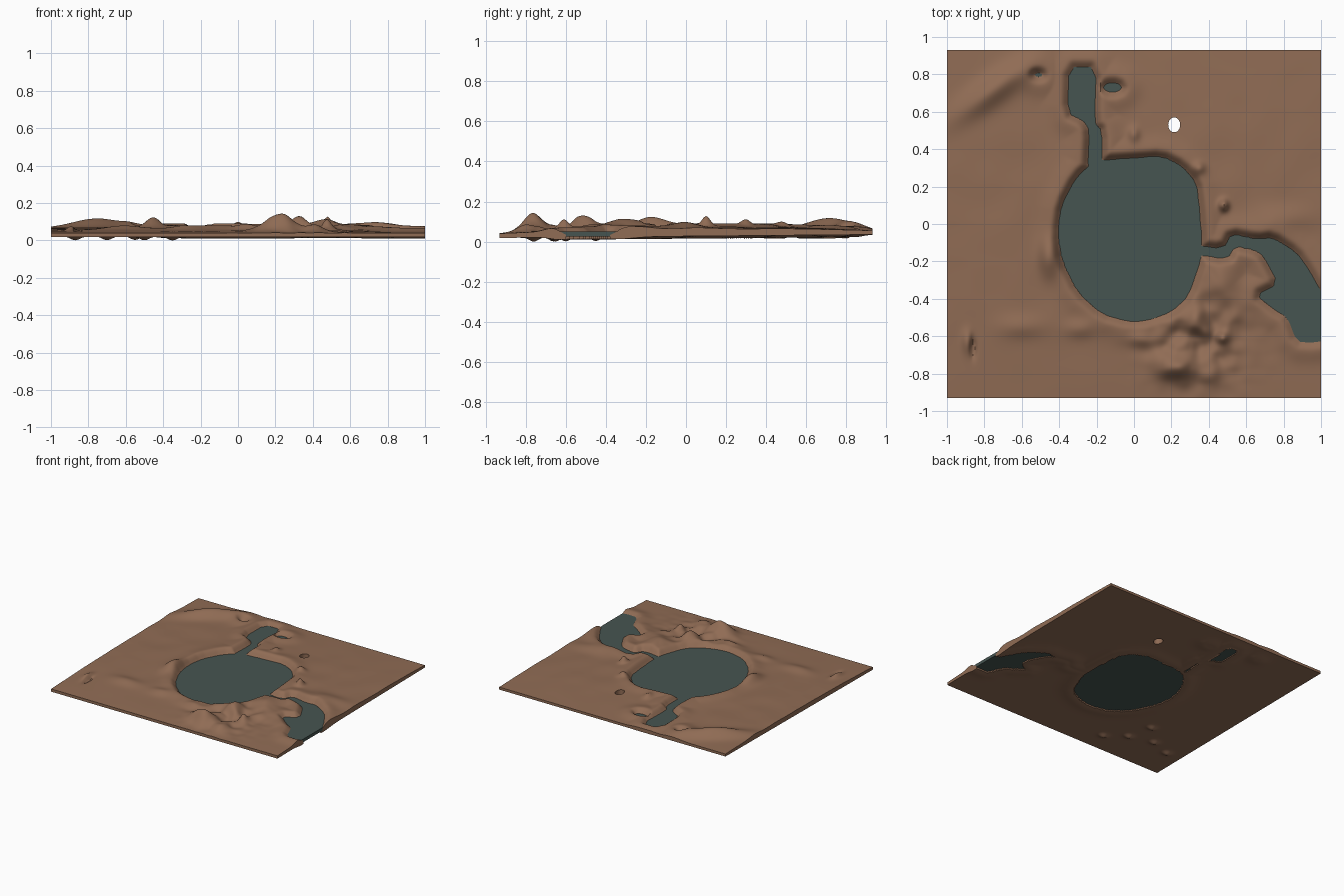
import bpy
import bmesh
import math
from mathutils import Vector, noise

cube = bpy.data.objects.get("Cube")
if cube:
    bpy.data.objects.remove(cube)

WATER, WATER_BASE = 0.05, 0.025
STEP, COLS, ROWS = 0.01, 200, 186
HALF_Y = 0.93


def material(name, colour):
    mat = bpy.data.materials.new(name)
    mat.use_nodes = True
    mat.diffuse_color = (*colour, 1)
    shader = mat.node_tree.nodes["Principled BSDF"]
    shader.inputs["Base Color"].default_value = (*colour, 1)
    shader.inputs["Roughness"].default_value = 0.9
    return mat


earth = material("brown earth", (0.28, 0.15, 0.09))
teal = material("dark teal water", (0.061, 0.09, 0.082))


def add_object(name, bm, mat):
    mesh = bpy.data.meshes.new(name)
    bm.to_mesh(mesh)
    bm.free()
    mesh.materials.append(mat)
    obj = bpy.data.objects.new(name, mesh)
    bpy.context.collection.objects.link(obj)
    return obj


def round_corners(points):
    out = []
    for (ax, ay), (bx, by) in zip(points, points[1:] + points[:1]):
        for t in (0.2, 0.8):
            out.append((ax + (bx - ax) * t, ay + (by - ay) * t))
    return out


def oval(cx, cy, rx, ry, n=10):
    return [(cx + rx * math.cos(math.tau * k / n), cy + ry * math.sin(math.tau * k / n))
            for k in range(n)]


# Water outlines
shores = {
    "lake": round_corners([
        (-0.21, 0.34), (0, 0.355), (0.15, 0.365), (0.26, 0.31), (0.335, 0.22), (0.35, 0.1),
        (0.365, -0.1), (0.36, -0.19), (0.29, -0.39), (0.2, -0.47), (0.08, -0.515),
        (-0.02, -0.525), (-0.17, -0.485), (-0.3, -0.37), (-0.385, -0.2), (-0.41, -0.05),
        (-0.39, 0.1), (-0.31, 0.25)]),
    "north_stream": round_corners([
        (-0.25, 0.28), (-0.17, 0.3), (-0.17, 0.5), (-0.21, 0.54), (-0.2, 0.84),
        (-0.35, 0.84), (-0.355, 0.59), (-0.27, 0.55), (-0.24, 0.5)]),
    "east_river": round_corners([
        (0.3, -0.11), (0.48, -0.13), (0.52, -0.05), (0.66, -0.08), (0.74, -0.07),
        (0.87, -0.15), (0.94, -0.25), (1, -0.36), (1.1, -0.36), (1.1, -0.6), (0.97, -0.635),
        (0.87, -0.63), (0.82, -0.5), (0.75, -0.46), (0.65, -0.38), (0.77, -0.32),
        (0.69, -0.17), (0.64, -0.14), (0.54, -0.12), (0.5, -0.19), (0.3, -0.16)]),
    "north_puddle": oval(-0.115, 0.73, 0.05, 0.027),
    "small_puddle": oval(-0.51, 0.797, 0.022, 0.012),
}
segments = {name: list(zip(p, p[1:] + p[:1])) for name, p in shores.items()}


def shore_distance(x, y):
    """Distance to the nearest shore, negative over water."""
    best = 9.0
    for segs in segments.values():
        near, inside = 9.0, False
        for (ax, ay), (bx, by) in segs:
            dx, dy, px, py = bx - ax, by - ay, x - ax, y - ay
            t = max(0.0, min(1.0, (px * dx + py * dy) / (dx * dx + dy * dy)))
            near = min(near, (px - t * dx) ** 2 + (py - t * dy) ** 2)
            if (ay > y) != (by > y) and px < dx * py / dy:
                inside = not inside
        best = min(best, -math.sqrt(near) if inside else math.sqrt(near))
    return best


# Hills: x, y, height, x radius, y radius
hills = [
    (0.22, -0.76, 0.095, 0.1, 0.07), (0.33, -0.52, 0.07, 0.06, 0.06),
    (0.47, -0.32, 0.045, 0.08, 0.09), (0.47, -0.61, 0.05, 0.03, 0.03),
    (0.4, -0.8, 0.03, 0.07, 0.06), (0.55, -0.45, 0.02, 0.06, 0.1),
    (0.48, 0.1, 0.05, 0.025, 0.03), (0.35, 0.3, 0.025, 0.03, 0.03),
    (0, 0.48, 0.025, 0.03, 0.04), (-0.46, -0.18, 0.04, 0.05, 0.1),
    (0.05, -0.62, 0.02, 0.1, 0.04), (-0.29, -0.56, 0.02, 0.08, 0.05),
    (-0.6, -0.55, 0.02, 0.12, 0.06), (0.8, 0.03, 0.02, 0.15, 0.07),
    (-0.89, -0.63, 0.025, 0.03, 0.06), (-0.86, -0.66, -0.035, 0.015, 0.05),
]
# Hollows that bulge below the underside
dents = [(-0.7, -0.6), (-0.5, -0.65), (-0.35, -0.76), (-0.87, -0.66), (-0.55, -0.45)]


def bell(dx, dy, rx, ry):
    return math.exp(-(dx / rx) ** 2 - (dy / ry) ** 2)


def top_height(x, y, d):
    if d < 0:
        return WATER + d * 0.6
    dome = (1 - 0.4 * x * x) * (1 - (y / HALF_Y) ** 2)
    z = 0.048 + 0.008 * y + 0.028 * dome
    z += 0.016 * math.exp(-((d - 0.04) / 0.06) ** 2)
    z += sum(h * bell(x - cx, y - cy, rx, ry) for cx, cy, h, rx, ry in hills)
    # Long diagonal ridge in the back corner
    along, across = (x + 0.75) * 0.8 + (y - 0.72) * 0.6, (y - 0.72) * 0.8 - (x + 0.75) * 0.6
    z += 0.055 * bell(along, across, 0.24, 0.07)
    z += 0.008 * dome * noise.noise(Vector((x * 5, y * 5, 0)))
    rough = bell(x - 0.35, y + 0.62, 0.25, 0.22)
    z += 0.03 * rough * noise.noise(Vector((x * 13, y * 13, 4)))
    t = min(1.0, d / 0.045)
    t = t * (2 - t)
    return max(0.035, WATER + (z - WATER) * t)


def bottom_height(x, y, d, top):
    z = 0.027 + 0.009 * y - 0.012 * math.exp(-(d / 0.06) ** 2)
    z -= 0.02 * sum(bell(x - cx, y - cy, 0.035, 0.03) for cx, cy in dents)
    return max(0.0, min(z, top - 0.014))


def hole_radius(x, y):
    return math.hypot((x - 0.215) / 0.032, (y - 0.53) / 0.04)


# Ground slab: upper and lower surfaces with walls along every open border
bm = bmesh.new()
upper, lower, dist = {}, {}, {}
for i in range(COLS + 1):
    for j in range(ROWS + 1):
        x, y = -1 + i * STEP, -HALF_Y + j * STEP
        r = hole_radius(x, y)
        if 0.7 < r < 1.1:
            x, y = 0.215 + (x - 0.215) / r, 0.53 + (y - 0.53) / r
        d = shore_distance(x, y)
        top = top_height(x, y, d)
        dist[i, j] = d
        upper[i, j] = bm.verts.new((x, y, top))
        lower[i, j] = bm.verts.new((x, y, bottom_height(x, y, d, top)))


def corners(i, j):
    return [(i, j), (i + 1, j), (i + 1, j + 1), (i, j + 1)]


def is_ground(i, j):
    ring = corners(i, j)
    open_water = sum(dist[c] for c in ring) / 4 < -0.03
    in_hole = any(hole_radius(*upper[c].co.xy) < 0.7 for c in ring)
    return not (open_water or in_hole)


cells = {(i, j) for i in range(COLS) for j in range(ROWS) if is_ground(i, j)}
for i, j in cells:
    ring = corners(i, j)
    bm.faces.new([upper[c] for c in ring])
    bm.faces.new([lower[c] for c in reversed(ring)])
    sides = [(i, j - 1), (i + 1, j), (i, j + 1), (i - 1, j)]
    for k, side in enumerate(sides):
        if side not in cells:
            a, b = ring[k], ring[(k + 1) % 4]
            bm.faces.new([lower[a], lower[b], upper[b], upper[a]])
bmesh.ops.delete(bm, geom=[v for v in bm.verts if not v.link_faces], context='VERTS')
ground = add_object("ground", bm, earth)
bpy.ops.object.select_all(action='DESELECT')
ground.select_set(True)
bpy.context.view_layer.objects.active = ground
bpy.ops.object.shade_smooth_by_angle(angle=math.radians(50))

# Water bodies: flat prisms filling the basins
for name, outline in shores.items():
    bm = bmesh.new()
    loop = [(min(x, 1.0), y) for x, y in outline]
    high = [bm.verts.new((x, y, WATER)) for x, y in loop]
    low = [bm.verts.new((x, y, WATER_BASE)) for x, y in loop]
    bm.faces.new(high)
    bm.faces.new(low[::-1])
    for k in range(len(loop)):
        n = (k + 1) % len(loop)
        bm.faces.new([low[k], low[n], high[n], high[k]])
    bmesh.ops.remove_doubles(bm, verts=bm.verts, dist=0.0001)
    bmesh.ops.recalc_face_normals(bm, faces=bm.faces)
    add_object(name, bm, teal)
